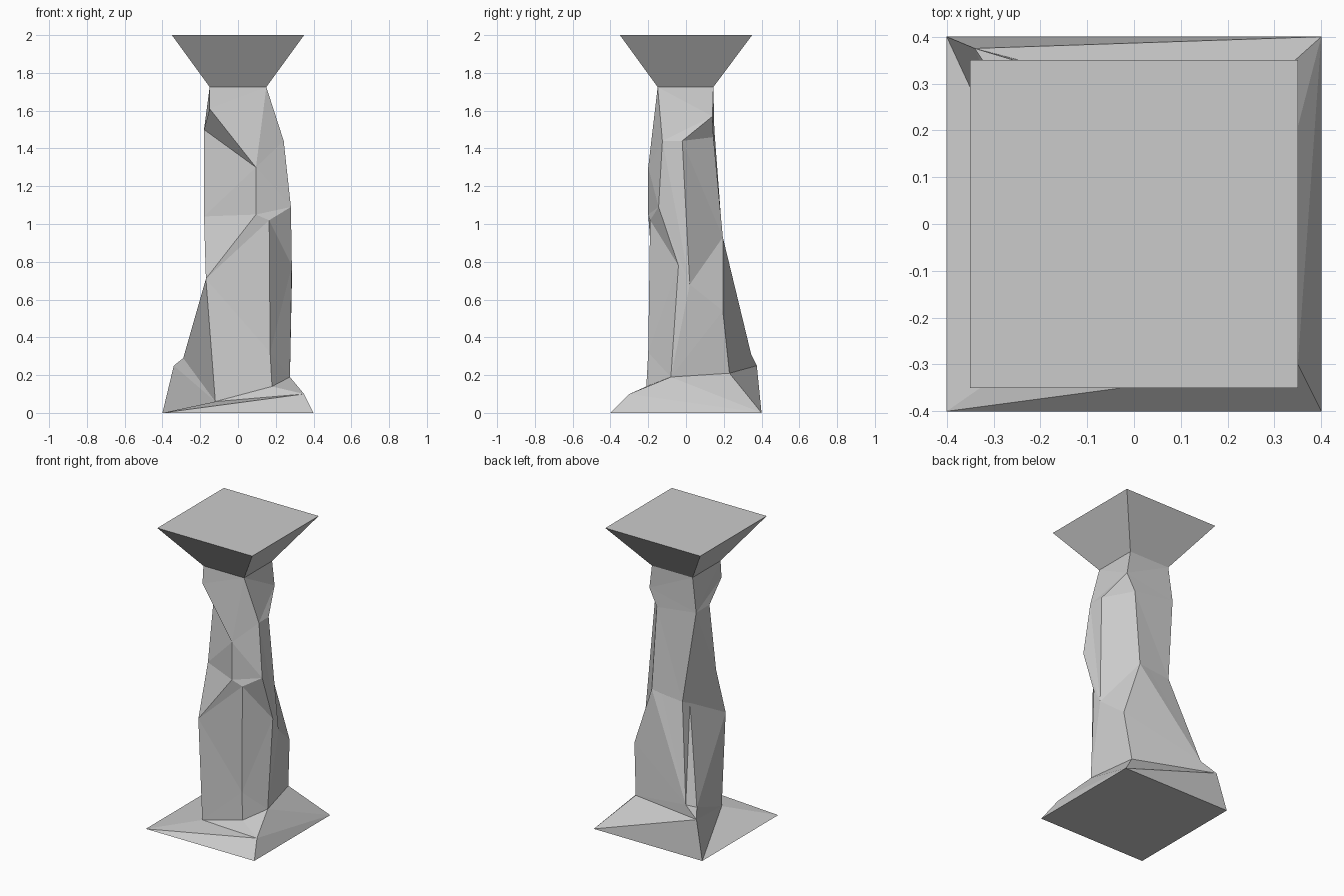
import bpy, bmesh
from mathutils import Vector as V

if "Cube" in bpy.data.objects:
    bpy.data.objects.remove(bpy.data.objects["Cube"])


def finish(name, bm):
    bmesh.ops.remove_doubles(bm, verts=bm.verts, dist=1e-4)
    bmesh.ops.recalc_face_normals(bm, faces=bm.faces)
    mesh = bpy.data.meshes.new(name)
    bm.to_mesh(mesh)
    bm.free()
    bpy.context.collection.objects.link(bpy.data.objects.new(name, mesh))


def square(x0, x1, y0, y1, z):
    return [V((x0, y0, z)), V((x1, y0, z)), V((x1, y1, z)), V((x0, y1, z))]


def face(bm, pts):
    bm.faces.new([bm.verts.new(p) for p in pts])


def order(p):
    # lower and further out comes first when stitching
    return p.z - 0.5 * p.xy.length


def stitch(bm, a, b):
    # triangle strip between two edge lines that may share points
    i = j = 0
    while i < len(a) - 1 or j < len(b) - 1:
        go_a = j == len(b) - 1 or (i < len(a) - 1 and order(a[i + 1]) < order(b[j + 1]))
        tri = [a[i], b[j], a[i + 1] if go_a else b[j + 1]]
        if all((tri[k] - tri[k - 1]).length > 1e-5 for k in range(3)):
            face(bm, tri)
        i, j = (i + 1, j) if go_a else (i, j + 1)


foot = square(-.4, .4, -.4, .4, 0)
neck = square(-.15, .15, -.15, .145, 1.725)
top = square(-.35, .35, -.35, .35, 2)

# Chipped stone edges of the shaft, listed bottom to top
toe = V((.35, -.3, .1))
hip = V((.275, -.08, .19))
shoulder = V((.172, .14, 1.57))
heel = V((-.34, .375, .25))
ledge = V((-.11, .195, .905))
crest = V((-.18, .15, 1.5))


def line(start, pts, end):
    return start + [V(p) for p in pts] + end


front_left = line([foot[0]], [(-.12, -.205, .06), (-.17, -.175, .71), (-.18, -.06, 1.04),
                              (-.18, .01, 1.5), (-.15, -.16, 1.61)], [neck[0]])
front_chip = line([foot[1], toe], [(.18, -.21, .14), (.17, -.2, .32), (.165, -.19, 1.02),
                                   (.095, -.2, 1.05), (.095, -.2, 1.3)], [neck[1]])
front_right = line([foot[1], toe, hip], [(.285, -.04, .78), (.28, -.145, 1.09),
                                         (.242, -.125, 1.44)], [neck[1]])
right_chip = line([foot[1], toe, hip], [(.285, .02, .68), (.24, -.02, 1.44)], [shoulder, neck[2]])
back_right = line([foot[2]], [(.21, .23, .21), (.244, .195, .54), (.116, .195, .93),
                              (.114, .145, 1.46)], [shoulder, neck[2]])
back_chip = line([foot[3], heel], [(-.24, .345, .31), (.04, .195, .92)], [ledge, crest, neck[3]])
back_left = line([foot[3], heel], [(-.29, .3, .29), (-.12, .13, .88)], [ledge, crest, neck[3]])

# Shaft with flared foot
edges = [front_left, front_chip, front_right, right_chip, back_right, back_chip, back_left]
bm = bmesh.new()
for k, e in enumerate(edges):
    stitch(bm, e, edges[(k + 1) % len(edges)])
face(bm, foot[::-1])
face(bm, neck)
finish("shaft", bm)

# Flared capital
bm = bmesh.new()
for k in range(4):
    n = (k + 1) % 4
    face(bm, [neck[k], neck[n], top[n], top[k]])
face(bm, top)
face(bm, neck[::-1])
finish("capital", bm)
